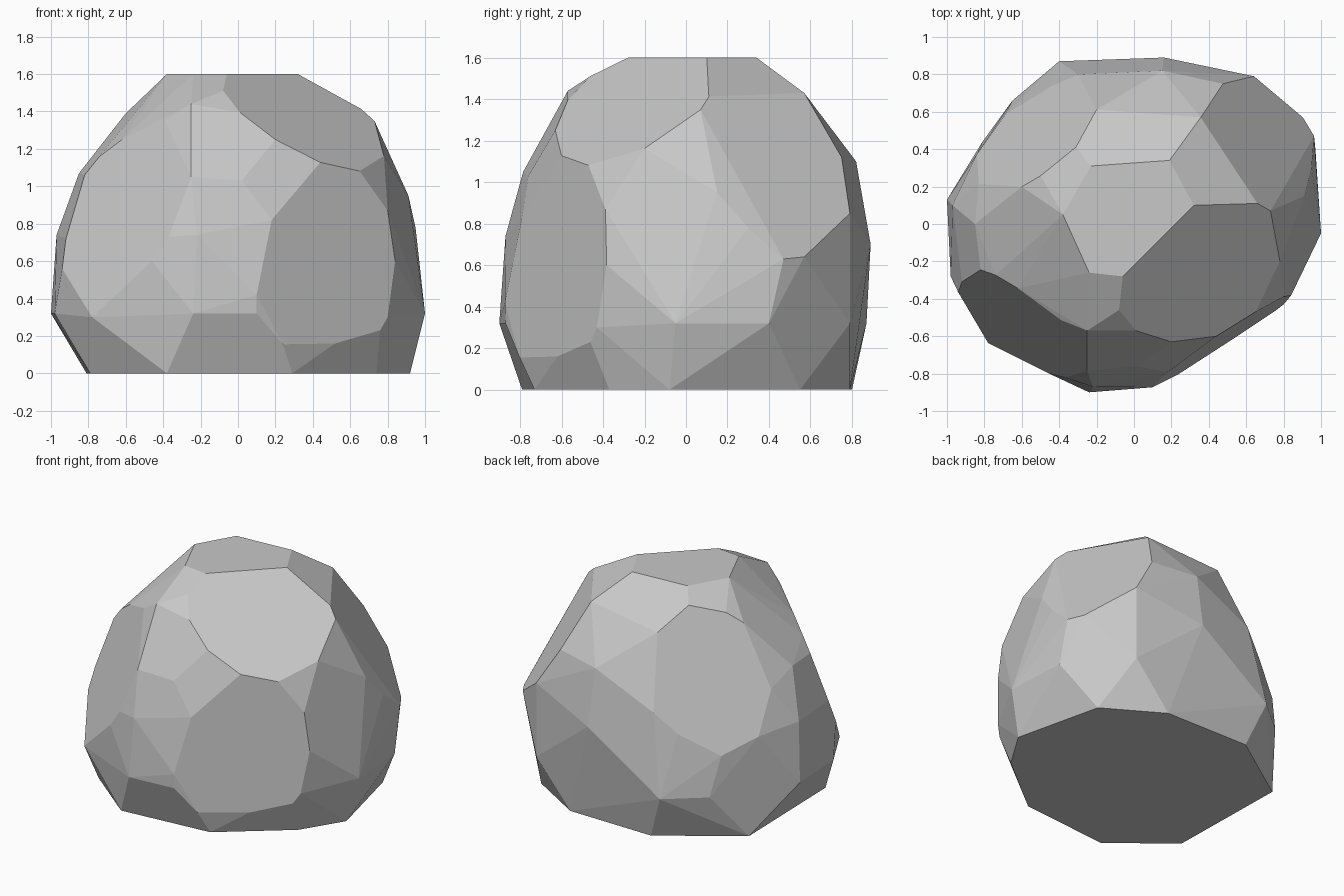
import bpy
import bmesh
from mathutils import Vector

default_cube = bpy.data.objects.get("Cube")
if default_cube:
    bpy.data.objects.remove(default_cube, do_unlink=True)

X, Y, Z = range(3)


def facet(normal, distance, solve_axis, outline):
    """Lay a flat outline on the plane normal . p = distance.

    The outline gives two coordinates per corner; the coordinate along
    solve_axis follows from the plane.
    """
    free_axes = [axis for axis in (X, Y, Z) if axis != solve_axis]
    corners = []
    for pair in outline:
        corner = Vector((0, 0, 0))
        for axis, value in zip(free_axes, pair):
            corner[axis] = value
        remaining = distance - corner.dot(Vector(normal))
        corner[solve_axis] = remaining / normal[solve_axis]
        corners.append(corner)
    return corners


def level(height, outline):
    """Lay an outline flat at the given height."""
    return facet((0, 0, 1), height, Z, outline)


# Level outlines: ground face, widest girth and flat crown
ground_face = level(0, [
    (-.38, -.79), (.29, -.73), (.74, -.37), (.92, -.08), (.77, .55),
    (.37, .79), (-.28, .8), (-.81, .44), (-.79, -.46)])
girth = level(.32, [
    (-1, .13), (-.98, -.28), (-.24, -.9), (.1, -.87),
    (1, -.05), (.97, .4), (.64, .79), (-.4, .87), (-.65, .66)])
crown = level(1.6, [
    (-.23, .31), (.19, .34), (.32, .1),
    (-.06, -.28), (-.24, -.26), (-.38, .05)])

# Broad chipped faces around the stone
upper_front_chip = facet((.2, -.2, .344), .596, Z, [
    (.66, .11), (.73, .07), (.78, -.2), (.65, -.47),
    (.44, -.6), (.2, -.63), (.01, -.57), (-.08, -.46)])
lower_front_chip = facet((.32, -.496, .036), .48, Y, [
    (.8, .87), (.84, .6), (.8, .3), (.76, .23), (.52, .16),
    (.24, .155), (.1, .42), (.18, .82)])
front_right_chip = facet((-.109, -.116, .054), .175, Y, [
    (-.94, .56), (-.92, .72), (-.82, 1.06), (-.74, 1.16), (-.62, 1.25),
    (-.39, 1.35), (-.25, 1.05), (-.37, .73), (-.46, .6), (-.78, .3)])
back_left_chip = facet((.34, .18, .235), .56, X, [
    (.09, 1.1), (.15, .95), (.3, .78), (.47, .63), (.57, .64),
    (.79, .85), (.75, 1.12), (.57, 1.43)])
back_right_chip = facet((-.3, .3, .18), .49, Y, [
    (-.83, .98), (-.6, 1.39), (-.5, 1.46), (-.31, 1.52), (-.2, 1.37),
    (-.3, .89), (-.45, .75), (-.69, .6), (-.84, .7)])

# Loose corners between the chips
loose_corners = [Vector(corner) for corner in (
    (-.65, .16, 1.24), (-.85, 0, 1.07), (-.97, .1, .74),
    (.15, .82, 1.1), (.16, .89, .7),
    (-.25, -.57, 1.44), (.02, -.76, 1.03), (-.22, -.87, .74))]

# Wrap all outlines in one faceted skin
bm = bmesh.new()
for part in (ground_face, girth, crown, upper_front_chip, lower_front_chip,
             front_right_chip, back_left_chip, back_right_chip, loose_corners):
    for corner in part:
        bm.verts.new(corner)
bmesh.ops.convex_hull(bm, input=bm.verts[:])
unused = [vert for vert in bm.verts if not vert.link_faces]
bmesh.ops.delete(bm, geom=unused, context="VERTS")

# Merge nearly level triangles into clean flat facets
bmesh.ops.dissolve_limit(bm, angle_limit=.06,
                         verts=bm.verts[:], edges=bm.edges[:])
bmesh.ops.recalc_face_normals(bm, faces=bm.faces[:])

mesh = bpy.data.meshes.new("boulder")
bm.to_mesh(mesh)
bm.free()
boulder = bpy.data.objects.new("boulder", mesh)
bpy.context.collection.objects.link(boulder)

# Plain stone colour
stone = bpy.data.materials.new("stone grey")
stone.use_nodes = True
grey = (.58, .58, .58, 1)
stone.diffuse_color = grey
stone.node_tree.nodes["Principled BSDF"].inputs["Base Color"].default_value = grey
mesh.materials.append(stone)
